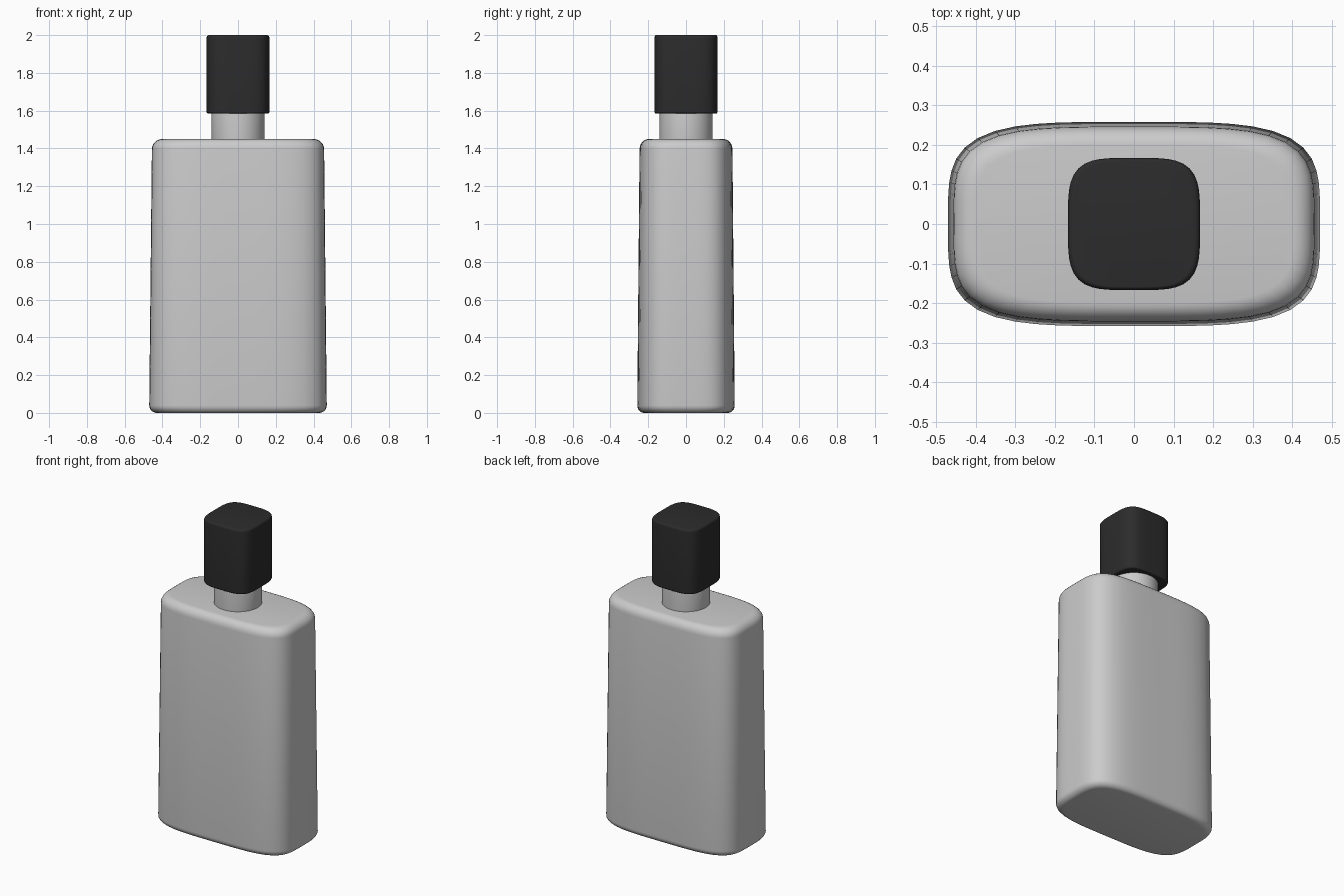
import bpy
import bmesh
import math

if "Cube" in bpy.data.objects:
    bpy.data.objects.remove(bpy.data.objects["Cube"], do_unlink=True)


def material(name, value):
    mat = bpy.data.materials.new(name)
    mat.use_nodes = True
    colour = (value, value, value, 1)
    mat.diffuse_color = colour
    mat.node_tree.nodes["Principled BSDF"].inputs["Base Color"].default_value = colour
    return mat


def outline(half_x, half_y, power, count=64):
    """Rounded-rectangle section: power 2 is an ellipse, 4 is squarer."""
    points = []
    for i in range(count):
        a = 2 * math.pi * i / count
        c, s = math.cos(a), math.sin(a)
        r = (abs(c) ** power + abs(s) ** power) ** (-1 / power)
        points.append((half_x * r * c, half_y * r * s))
    return points


def rounded_profile(z0, z1, r0, r1, taper=0, steps=6):
    """Pairs of (inset, height) with rounded lower and upper edges."""
    quarter = [math.pi / 2 * i / steps for i in range(steps + 1)]
    low = [(r0 * (1 - math.sin(a)), z0 + r0 * (1 - math.cos(a))) for a in quarter]
    high = [(taper + r1 * (1 - math.cos(a)), z1 - r1 * (1 - math.sin(a))) for a in quarter]
    return low + high


def loft(name, half_x, half_y, power, profile, mat):
    bm = bmesh.new()
    rings = []
    for inset, z in profile:
        section = outline(half_x - inset, half_y - inset * half_y / max(half_y, 0.3), power)
        rings.append([bm.verts.new((x, y, z)) for x, y in section])
    for a, b in zip(rings, rings[1:]):
        for i in range(len(a)):
            j = (i + 1) % len(a)
            bm.faces.new((a[i], a[j], b[j], b[i]))
    bm.faces.new(rings[0][::-1])
    bm.faces.new(rings[-1])
    mesh = bpy.data.meshes.new(name)
    bm.to_mesh(mesh)
    bm.free()
    mesh.materials.append(mat)
    obj = bpy.data.objects.new(name, mesh)
    bpy.context.collection.objects.link(obj)
    bpy.ops.object.select_all(action="DESELECT")
    obj.select_set(True)
    bpy.context.view_layer.objects.active = obj
    bpy.ops.object.shade_smooth_by_angle(angle=math.radians(40))
    return obj


glass = material("pale grey", 0.6)
black = material("soft black", 0.025)

# Tapered flat bottle, round neck and squarish cap
loft("bottle_body", 0.47, 0.258, 4, rounded_profile(0, 1.45, 0.04, 0.055, taper=0.014), glass)
loft("bottle_neck", 0.14, 0.14, 2, rounded_profile(1.44, 1.6, 0.008, 0.008), glass)
loft("bottle_cap", 0.167, 0.167, 4, rounded_profile(1.585, 2.0, 0.012, 0.016), black)
